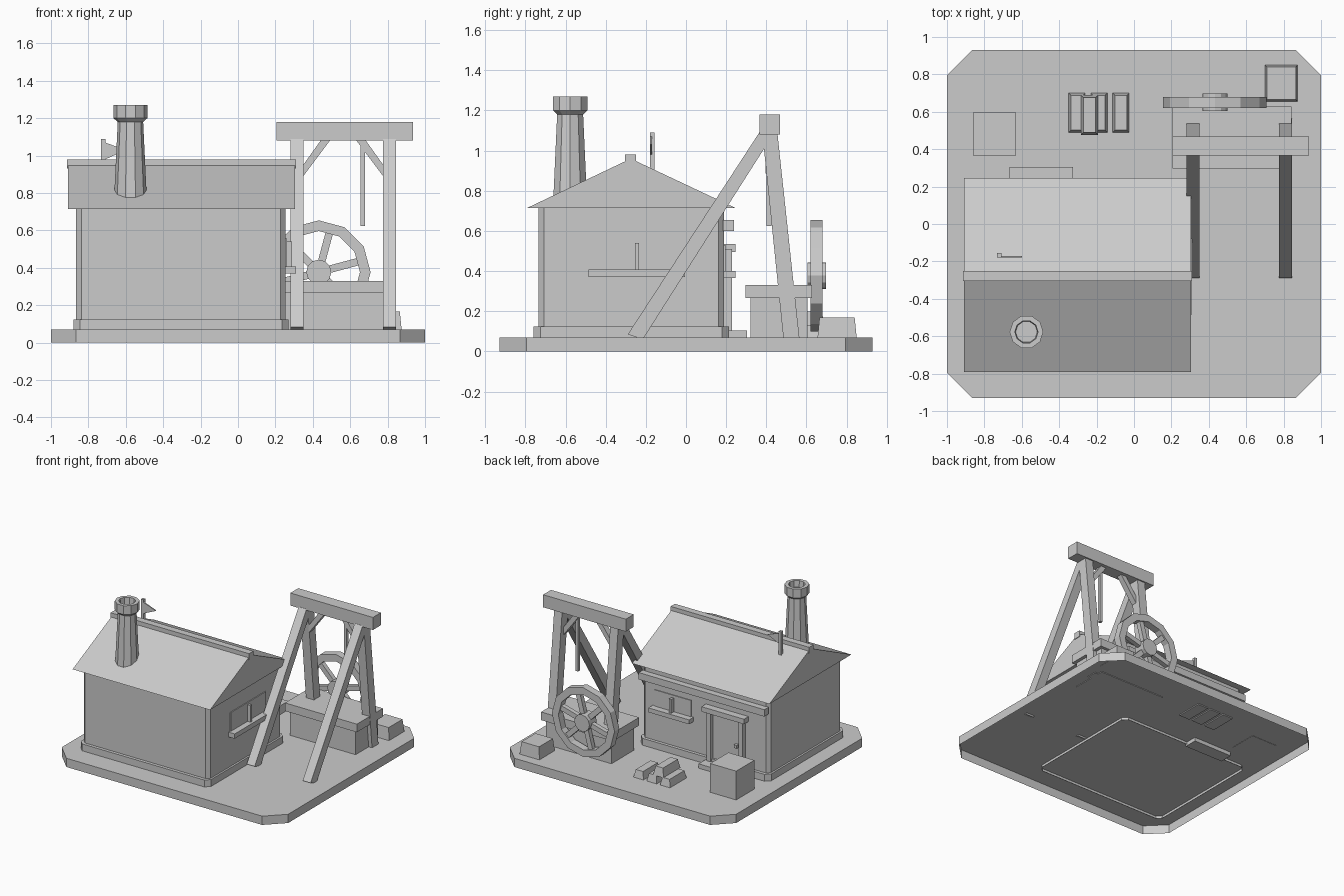
import bpy, bmesh, math
from mathutils import Vector, Matrix

if "Cube" in bpy.data.objects:
    bpy.data.objects.remove(bpy.data.objects["Cube"], do_unlink=True)

GREY = (0.6, 0.6, 0.6, 1)
grey = bpy.data.materials.new("plain grey")
grey.use_nodes = True
grey.diffuse_color = GREY
grey.node_tree.nodes["Principled BSDF"].inputs["Base Color"].default_value = GREY


def finish(name, bm):
    bmesh.ops.recalc_face_normals(bm, faces=bm.faces)
    mesh = bpy.data.meshes.new(name)
    bm.to_mesh(mesh)
    bm.free()
    mesh.materials.append(grey)
    ob = bpy.data.objects.new(name, mesh)
    bpy.context.collection.objects.link(ob)
    return ob


def loft(name, rings, bottom=True, top=True):
    """Skin a list of equal-length point rings, optionally capping the ends."""
    bm = bmesh.new()
    loops = [[bm.verts.new(p) for p in ring] for ring in rings]
    n = len(loops[0])
    for a, b in zip(loops, loops[1:]):
        for i in range(n):
            j = (i + 1) % n
            bm.faces.new((a[i], a[j], b[j], b[i]))
    if bottom:
        bm.faces.new(loops[0][::-1])
    if top:
        bm.faces.new(loops[-1])
    return finish(name, bm)


def rect(x0, x1, y0, y1, z, cut=0):
    if not cut:
        return [(x0, y0, z), (x1, y0, z), (x1, y1, z), (x0, y1, z)]
    return [(x0 + cut, y0, z), (x1 - cut, y0, z), (x1, y0 + cut, z), (x1, y1 - cut, z),
            (x1 - cut, y1, z), (x0 + cut, y1, z), (x0, y1 - cut, z), (x0, y0 + cut, z)]


def box(name, x, y, z, cut=0, taper=0, bottom=True):
    return loft(name, [rect(*x, *y, z[0], cut),
                       rect(x[0] + taper, x[1] - taper, y[0] + taper, y[1] - taper, z[1], cut)],
                bottom=bottom)


def prism(name, outline, axis, lo, hi):
    """Extrude a 2D outline along x or y."""
    place = (lambda a, b, t: (t, a, b)) if axis == "x" else (lambda a, b, t: (a, t, b))
    return loft(name, [[place(a, b, t) for a, b in outline] for t in (lo, hi)])


def circle(r, z, n, cx, cy):
    return [(cx + r * math.cos(2 * math.pi * i / n), cy + r * math.sin(2 * math.pi * i / n), z)
            for i in range(n)]


# Ground slab, open underneath
box("ground_slab", (-1, 1), (-0.93, 0.93), (0, 0.07), cut=0.135, bottom=False)

# House body
box("house_plinth", (-0.88, 0.27), (-0.76, 0.215), (0.05, 0.125), cut=0.035, bottom=False)
box("house_walls", (-0.865, 0.255), (-0.735, 0.19), (0.12, 0.72), cut=0.027, bottom=False)
prism("roof", [(-0.79, 0.715), (0.245, 0.715), (-0.275, 0.96)], "x", -0.908, 0.306)
box("ridge_beam", (-0.913, 0.311), (-0.304, -0.25), (0.93, 0.98))

# Chimney with a hollow cap
profile = [(0.09, 0.72), (0.068, 1.18), (0.09, 1.2), (0.09, 1.27), (0.062, 1.27), (0.058, 1.22)]
loft("chimney", [circle(r, z, 10, -0.575, -0.577) for r, z in profile])

# Weather flag on the roof
box("flag_post", (-0.732, -0.708), (-0.18, -0.156), (0.88, 1.09))
prism("flag", [(-0.71, 1.07), (-0.71, 0.98), (-0.6, 1.03)], "y", -0.18, -0.17)

# Side window
box("side_window_pane", (0.25, 0.262), (-0.465, -0.02), (0.39, 0.557))
box("side_window_bar", (0.25, 0.29), (-0.255, -0.235), (0.4, 0.54))
box("side_window_sill", (0.25, 0.31), (-0.485, -0.005), (0.37, 0.408))

# Back wall: eave beam, window and door
box("eave_beam", (-0.86, 0.25), (0.185, 0.24), (0.6, 0.655))
box("back_window_pane", (-0.18, 0.14), (0.185, 0.196), (0.39, 0.53))
box("back_window_bar", (-0.03, -0.01), (0.185, 0.23), (0.39, 0.51))
box("back_window_sill", (-0.2, 0.16), (0.185, 0.247), (0.365, 0.4))
box("door_panel", (-0.64, -0.35), (0.185, 0.2), (0.1, 0.51))
for side, x in (("left", -0.36), ("right", -0.64)):
    box("door_post_" + side, (x - 0.018, x + 0.018), (0.185, 0.228), (0.07, 0.51))
box("door_lintel", (-0.685, -0.31), (0.185, 0.247), (0.495, 0.535))
box("door_knob", (-0.605, -0.58), (0.185, 0.225), (0.27, 0.295))
box("door_step", (-0.665, -0.325), (0.2, 0.305), (0.04, 0.105))

# Lifting frame: crossbeam, splayed legs, braces and hanging bar
box("crossbeam", (0.205, 0.935), (0.367, 0.467), (1.08, 1.18))
for side, x in (("right", 0.315), ("left", 0.81)):
    lo, hi = x - 0.035, x + 0.035
    prism("front_leg_" + side, [(-0.29, 0.085), (-0.215, 0.06), (0.44, 1.09), (0.365, 1.09)], "x", lo, hi)
    prism("back_leg_" + side, [(0.485, 0.065), (0.565, 0.065), (0.455, 1.09), (0.38, 1.09)], "x", lo, hi)
    s = 1 if side == "right" else -1
    a = x + s * 0.03
    prism("brace_" + side, [(a, 0.885), (a, 0.945), (a + s * 0.1, 1.085), (a + s * 0.15, 1.085)],
          "y", 0.395, 0.44)
box("hanging_bar", (0.655, 0.68), (0.4, 0.425), (0.625, 1.09))

# Machine footing
box("footing_block", (0.235, 0.815), (0.32, 0.605), (0.065, 0.27))
box("footing_top", (0.207, 0.842), (0.297, 0.627), (0.265, 0.33))

# Spoked wheel
HUB = Vector((0.432, 0.65, 0.377))


def wheel_ring(r, y, n=12):
    return [(HUB.x + r * math.cos(2 * math.pi * i / n), y, HUB.z + r * math.sin(2 * math.pi * i / n))
            for i in range(n)]


loft("wheel_rim", [wheel_ring(r, y) for r, y in
                   ((0.277, 0.62), (0.277, 0.68), (0.22, 0.68), (0.22, 0.62), (0.277, 0.62))],
     bottom=False, top=False)
loft("wheel_hub", [wheel_ring(0.067, y) for y in (0.605, 0.697)])
for i in range(6):
    spoke = box(f"wheel_spoke_{i + 1}", (0.04, 0.235), (-0.018, 0.018), (-0.02, 0.02))
    spoke.data.transform(Matrix.Translation(HUB) @ Matrix.Rotation(math.radians(60 * i - 15), 4, "Y"))

# Loose goods on the ground
box("crate", (-0.86, -0.63), (0.365, 0.595), (0.068, 0.3))
box("stone_block", (0.7, 0.875), (0.655, 0.85), (0.068, 0.168), taper=0.01)
for i, (x, y, z) in enumerate(((-0.305, 0.595, 0.06), (-0.187, 0.595, 0.06),
                               (-0.07, 0.595, 0.06), (-0.238, 0.583, 0.128))):
    box(f"ingot_{i + 1}", (x - 0.046, x + 0.046), (y - 0.107, y + 0.107), (z, z + 0.07), taper=0.014)
